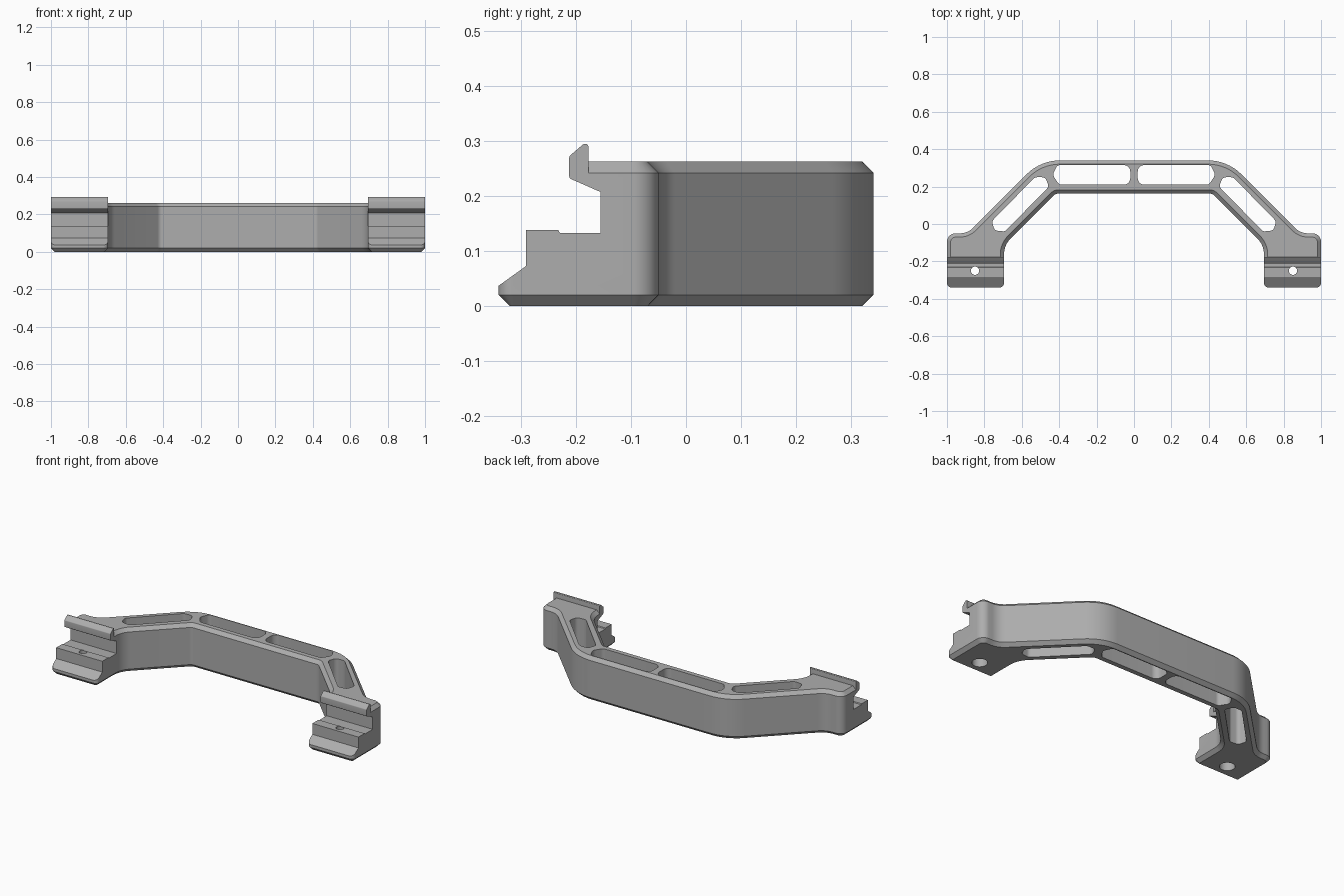
import bpy
import bmesh
import math
from mathutils import Vector

if "Cube" in bpy.data.objects:
    bpy.data.objects.remove(bpy.data.objects["Cube"])

grey = bpy.data.materials.new("light grey")
grey.use_nodes = True
COLOUR = (0.42, 0.42, 0.42, 1)
grey.diffuse_color = COLOUR
grey.node_tree.nodes["Principled BSDF"].inputs["Base Color"].default_value = COLOUR


def fillet(corners, steps=8):
    """Round each (x, y, radius) corner of a closed outline."""
    out = []
    for i, (x, y, r) in enumerate(corners):
        p = Vector((x, y))
        a = (Vector(corners[i - 1][:2]) - p).normalized()
        b = (Vector(corners[(i + 1) % len(corners)][:2]) - p).normalized()
        if r == 0 or a.dot(b) < -0.999:
            out.append(p)
            continue
        half = a.angle(b) / 2
        centre = p + (a + b).normalized() * r / math.sin(half)
        start = p + a * r / math.tan(half) - centre
        end = p + b * r / math.tan(half) - centre
        for k in range(steps + 1):
            arc = start.lerp(end, k / steps).normalized() * r
            out.append(centre + arc)
    return out


def inset(pts, d):
    """Move a counter-clockwise outline inward by d."""
    out = []
    for i, p in enumerate(pts):
        e1 = (p - pts[i - 1]).normalized()
        e2 = (pts[(i + 1) % len(pts)] - p).normalized()
        n1, n2 = Vector((-e1.y, e1.x)), Vector((-e2.y, e2.x))
        out.append(p + (n1 + n2) * d / (1 + n1.dot(n2)))
    return out


def loft(name, pts, layers, place=lambda p, h: (p.x, p.y, h)):
    """Stack copies of an outline at (height, inset) layers into a solid."""
    bm = bmesh.new()
    rings = [[bm.verts.new(place(p, h)) for p in inset(pts, d)] for h, d in layers]
    n = len(pts)
    for low, high in zip(rings, rings[1:]):
        for i in range(n):
            j = (i + 1) % n
            bm.faces.new((low[i], low[j], high[j], high[i]))
    bm.faces.new(rings[0][::-1])
    bm.faces.new(rings[-1])
    bmesh.ops.recalc_face_normals(bm, faces=bm.faces)
    mesh = bpy.data.meshes.new(name)
    bm.to_mesh(mesh)
    bm.free()
    mesh.materials.append(grey)
    obj = bpy.data.objects.new(name, mesh)
    bpy.context.collection.objects.link(obj)
    return obj


def activate(obj):
    bpy.ops.object.select_all(action='DESELECT')
    obj.select_set(True)
    bpy.context.view_layer.objects.active = obj


def cut(target, cutter):
    mod = target.modifiers.new("cut", 'BOOLEAN')
    mod.operation, mod.solver, mod.object = 'DIFFERENCE', 'EXACT', cutter
    activate(target)
    bpy.ops.object.modifier_apply(modifier=mod.name)
    bpy.data.objects.remove(cutter)


def mirrored(corners):
    return [(-x, y, r) for x, y, r in reversed(corners)]


def sideways(p, h):
    return (h, p.x, p.y)


def circle(x, y, r):
    return [Vector((x + r * math.cos(a), y + r * math.sin(a)))
            for a in (k * math.tau / 32 for k in range(32))]


# Arched handle, one chamfered outline including both feet
half = [(0.42, 0.162, 0.03), (0.695, -0.113, 0.12), (0.695, -0.34, 0.025),
        (1, -0.34, 0.025), (1, -0.05, 0.045), (0.89, -0.05, 0.1),
        (0.5, 0.34, 0.25)]
handle = loft("handle", fillet(half + mirrored(half)),
              [(0, 0.02), (0.02, 0), (0.242, 0), (0.262, 0.02)])

# Stepped front of the feet
step = [(-0.5, 0.037), (-0.34, 0.037), (-0.29, 0.073), (-0.29, 0.138),
        (-0.232, 0.138), (-0.229, 0.133), (-0.155, 0.133), (-0.155, 0.22),
        (-0.18, 0.22), (-0.18, 0.5), (-0.5, 0.5)]
cut(handle, loft("step_cutter", [Vector(p) for p in step],
                 [(-1.2, 0), (1.2, 0)], sideways))

# Lightening slots and countersunk screw holes
flat_slot = [(0.02, 0.21, 0.035), (0.4, 0.21, 0.025), (0.435, 0.262, 0.03),
             (0.41, 0.315, 0.025), (0.02, 0.315, 0.035)]
slant_slot = [(0.455, 0.2, 0.025), (0.69, -0.04, 0.025), (0.745, -0.035, 0.025),
              (0.76, 0.015, 0.025), (0.53, 0.25, 0.03), (0.475, 0.25, 0.025)]
through = [(-0.1, 0), (0.5, 0)]
for side in (1, -1):
    for slot in (flat_slot, slant_slot):
        outline = slot if side > 0 else mirrored(slot)
        cut(handle, loft("slot_cutter", fillet(outline), through))
    cut(handle, loft("screw_cutter", circle(side * 0.85, -0.25, 0.022), through))
    cut(handle, loft("countersink_cutter", circle(side * 0.85, -0.25, 0.042),
                     [(-0.1, 0), (0.06, 0)]))

# Hooked clamping lip on each foot
lip = [(-0.15, 0.205, 0), (-0.15, 0.24, 0), (-0.177, 0.24, 0),
       (-0.177, 0.302, 0.006), (-0.212, 0.272, 0.006), (-0.212, 0.232, 0.006),
       (-0.155, 0.207, 0)]
lips = [loft(name, fillet(lip, 4), [(x, 0), (x + 0.305, 0)], sideways)
        for name, x in (("left_lip", 0.695), ("right_lip", -1))]

for obj in [handle] + lips:
    activate(obj)
    bpy.ops.object.shade_smooth_by_angle(angle=math.radians(25))
